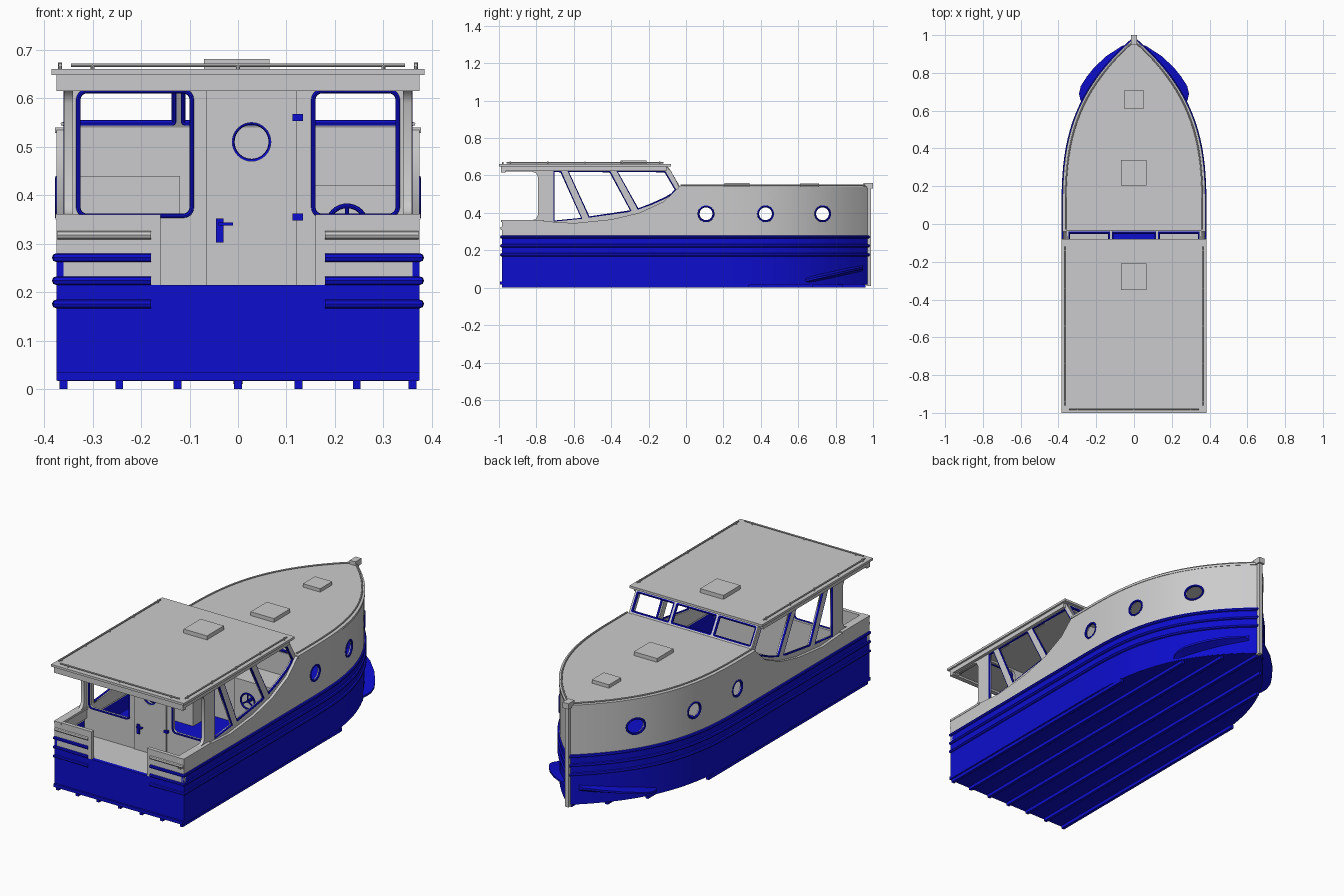
import bpy, bmesh, math
from mathutils import Vector, Matrix

if "Cube" in bpy.data.objects:
    bpy.data.objects.remove(bpy.data.objects["Cube"])

def material(name, rgb):
    m = bpy.data.materials.new(name)
    m.diffuse_color = (*rgb, 1)
    m.use_nodes = True
    m.node_tree.nodes["Principled BSDF"].inputs["Base Color"].default_value = m.diffuse_color
    return m

GREY = material("light_grey", (0.60, 0.60, 0.61))
BLUE = material("deep_blue", (0.004, 0.004, 0.62))

# ---------- helpers ----------
def add(name, me, mat, smooth=False):
    me.materials.clear()
    me.materials.append(mat)
    ob = bpy.data.objects.new(name, me)
    bpy.context.collection.objects.link(ob)
    if smooth:
        bpy.ops.object.select_all(action='DESELECT')
        ob.select_set(True)
        bpy.context.view_layer.objects.active = ob
        bpy.ops.object.shade_smooth_by_angle(angle=math.radians(35))
    return ob

def baked(ob):
    bpy.context.view_layer.update()
    dg = bpy.context.evaluated_depsgraph_get()
    return bpy.data.meshes.new_from_object(ob.evaluated_get(dg))

def loft(name, sections, mat, smooth=False):
    bm = bmesh.new()
    rows = [[bm.verts.new(p) for p in s] for s in sections]
    n = len(rows[0])
    for a, b in zip(rows, rows[1:]):
        for i in range(n):
            bm.faces.new((a[i], a[(i + 1) % n], b[(i + 1) % n], b[i]))
    bm.faces.new(rows[0])
    bm.faces.new(rows[-1])
    bmesh.ops.recalc_face_normals(bm, faces=bm.faces)
    me = bpy.data.meshes.new(name)
    bm.to_mesh(me)
    bm.free()
    return add(name, me, mat, smooth)

def box(name, x, y, z, mat):
    return loft(name, [[(x[0], y[0], k), (x[1], y[0], k), (x[1], y[1], k), (x[0], y[1], k)] for k in z], mat)

def curve_mesh(name, loops, dims, cyclic, **props):
    cu = bpy.data.curves.new(name, 'CURVE')
    cu.dimensions = dims
    for k, v in props.items():
        setattr(cu, k, v)
    for lp in loops:
        sp = cu.splines.new('POLY')
        sp.points.add(len(lp) - 1)
        for p, c in zip(sp.points, lp):
            p.co = (c[0], c[1], c[2] if len(c) > 2 else 0, 1)
        sp.use_cyclic_u = cyclic
    ob = bpy.data.objects.new(name + "_path", cu)
    bpy.context.collection.objects.link(ob)
    me = baked(ob)
    bpy.data.objects.remove(ob)
    return me

def tube(name, pts, r, mat, cyclic=False):
    me = curve_mesh(name, [pts], '3D', cyclic, bevel_depth=r, bevel_resolution=2, use_fill_caps=True)
    return add(name, me, mat, True)

def plate(name, loops, origin, u, v, thick, mat):
    # first loop is the outline, the others are holes
    me = curve_mesh(name, loops, '2D', True, fill_mode='BOTH', extrude=thick / 2)
    u, v = Vector(u).normalized(), Vector(v).normalized()
    m = Matrix((u, v, u.cross(v))).transposed().to_4x4()
    m.translation = Vector(origin)
    me.transform(m)
    return add(name, me, mat)

def rrect(x0, x1, z0, z1, r):
    out = []
    for cx, cz, a in ((x1 - r, z1 - r, 0), (x0 + r, z1 - r, 90), (x0 + r, z0 + r, 180), (x1 - r, z0 + r, 270)):
        for k in range(5):
            t = math.radians(a + k * 22.5)
            out.append((cx + r * math.cos(t), cz + r * math.sin(t)))
    return out

def circle(cx, cz, r, n=32):
    return [(cx + r * math.cos(2 * math.pi * k / n), cz + r * math.sin(2 * math.pi * k / n)) for k in range(n)]

# ---------- hull shape ----------
W, Y0, Y1, STERN = 0.375, 0.05, 0.98, -0.985
def half(y):
    t = max(0, (y - Y0) / (Y1 - Y0))
    return W * max(0, 1 - t ** 2.9)

SHEER = [(-1, .36), (-.75, .355), (-.6, .345), (-.4, .365), (-.25, .40), (-.12, .46), (-.04, .535), (1, .535)]
def sheer(y):
    for (a, p), (b, q) in zip(SHEER, SHEER[1:]):
        if y <= b:
            return p + (q - p) * (y - a) / (b - a)

BOW = [Y0 + (0.977 - Y0) * math.sin(math.pi / 2 * k / 28) for k in range(29)]
AFT = [STERN, -.75, -.6, -.5, -.4, -.32, -.25, -.18, -.12, -.08, -.04]
ALL = AFT + BOW

def outline(ys, z, off=0.0):
    r = [(max(half(y) + off, .001), y, z) for y in ys]
    return r + [(-x, y, z) for x, y, z in reversed(r)]

def wall(name, s, lo, hi, mat):
    secs = []
    for y in ALL:
        o, i = s * half(y), s * max(half(y) - .015, .0005)
        secs.append([(o, y, lo), (o, y, hi(y)), (i, y, hi(y)), (i, y, lo)])
    return loft(name, secs, mat, True)

PORTS = [(0.107, .395), (0.425, .395), (0.73, .395)]
cutters = []
for y, z in PORTS:
    c = circle(y, z, .04)
    ob = loft("porthole_cutter", [[(x, a, b) for a, b in c] for x in (-.6, .6)], GREY)
    ob.hide_render = True
    cutters.append(ob)

for s, side in ((1, "right"), (-1, "left")):
    wall(side + "_lower_hull", s, .018, lambda y: .28, BLUE)
    up = wall(side + "_topside", s, .28, sheer, GREY)
    for c in cutters:
        md = up.modifiers.new("cut", 'BOOLEAN')
        md.operation, md.object, md.solver = 'DIFFERENCE', c, 'EXACT'
    me = baked(up)
    bpy.data.objects.remove(up)
    add(side + "_topside", me, GREY, True)
    for y, z in PORTS:
        tube(side + "_porthole_ring", [(s * (half(a) - .003), a, b) for a, b in circle(y, z, .04)], .006, BLUE, True)
    # rubbing strakes wrapping onto the transom
    for z in (.271, .2235, .1755):
        path = [(s * .18, STERN, z), (s * .375, STERN, z)] + [(s * half(y), y, z) for y in BOW]
        tube(side + "_strake", path, .009, BLUE)
    tube(side + "_transom_rail", [(s * .18, STERN, .3175), (s * .373, STERN, .3175)], .009, GREY)
    # spray fin low on the bow
    secs = []
    for y, x in ((.63, .272), (.66, .285), (.69, .291), (.73, .282), (.78, .25), (.83, .21), (.89, .145), (.945, .06)):
        z, i = .035 + (y - .63) * .22, half(y) - .012
        secs.append([(s * i, y, z + .02), (s * x, y, z + .006), (s * x, y, z - .004), (s * i, y, z - .018)])
    loft(side + "_spray_fin", secs, BLUE, True)
    # transom corner and cockpit coaming
    a, b = sorted((s * .16, s * .375))
    box(side + "_transom_corner", (a, b), (STERN, -.965), (.215, .36), GREY)
    a, b = sorted((s * .335, s * .377))
    box(side + "_coaming", (a, b), (-.988, -.76), (.35, .361), GREY)

for c in cutters:
    bpy.data.objects.remove(c)

# bottom, floors, transom and bottom runners
loft("hull_bottom", [outline([STERN] + BOW, z, -.002) for z in (.017, .1)], BLUE)
box("transom", (-.374, .374), (STERN, -.965), (.018, .215), BLUE)
box("transom_foot_strip", (-.375, .375), (-.995, -.98), (.018, .034), BLUE)
box("cockpit_floor", (-.36, .36), (-.968, -.75), (.2, .214), GREY)
for x in (-.36, -.245, -.125, 0, .125, .245, .36):
    end = Y0 + .93 * (1 - abs(x) / W) ** (1 / 2.9) - .02
    box("bottom_runner", (x - .008, x + .008), (STERN, end), (0, .02), BLUE)

# foredeck, stem and rails
loft("foredeck", [outline([-.04] + BOW, z, .003) for z in (.528, .54)], GREY)
box("stem", (-.01, .01), (.965, .99), (.01, .545), GREY)
box("stem_head", (-.017, .017), (.95, 1.0), (.53, .56), GREY)
for s in (1, -1):
    ys = [-.03] + BOW[:-3]
    tube("deck_rail", [(s * (half(y) - .013), y, .547) for y in ys], .004, GREY)
    tube("roof_side_rail", [(s * .367, -.96, .668), (s * .367, -.12, .668)], .004, GREY)
    for k in range(5):
        y = -.94 + k * .2
        tube("roof_rail_post", [(s * .367, y, .655), (s * .367, y, .674)], .004, GREY)
tube("roof_aft_rail", [(-.345, -.98, .668), (.345, -.98, .668)], .004, GREY)
for x in (-.3, 0, .3):
    tube("aft_rail_post", [(x, -.98, .655), (x, -.98, .672)], .004, GREY)

# hatches
box("deck_hatch", (-.07, .065), (.205, .34), (.535, .56), GREY)
box("bow_hatch", (-.05, .05), (.61, .71), (.535, .558), GREY)
box("roof_hatch", (-.07, .065), (-.35, -.21), (.655, .681), GREY)

# roof
box("roof_plate", (-.385, .385), (-1, -.08), (.648, .66), GREY)
box("roof_body", (-.375, .375), (-.985, -.105), (.625, .65), GREY)
box("roof_aft_beam", (-.375, .375), (-.99, -.965), (.615, .65), GREY)

# cabin sides with three raked windows and a cockpit opening
side = [(-.985, .3), (-.985, .36), (-.825, .36), (-.802, .367), (-.79, .39), (-.79, .59),
        (-.802, .613), (-.825, .62), (-.985, .62), (-.985, .645), (-.1, .645), (-.037, .54), (-.037, .3)]
windows = [[(-.706, .622), (-.668, .622), (-.556, .37), (-.706, .355)],
           [(-.631, .622), (-.406, .622), (-.294, .412), (-.310, .406), (-.519, .376)],
           [(-.369, .622), (-.112, .622), (-.055, .524), (-.075, .50), (-.112, .478), (-.18, .447), (-.257, .419)]]
for s in (1, -1):
    plate("cabin_side", [side] + windows, (s * .35, 0, 0), (0, 1, 0), (0, 0, 1), .018, GREY)
    for w in windows:
        tube("side_window_frame", [(s * .354, a, b) for a, b in w], .006, BLUE, True)

# raked windscreen with three panes
slant, base = Vector((0, -.062, .106)), Vector((0, -.04, .54))
panes = [rrect(-.345, -.13, .01, .108, .006), rrect(-.115, .115, .01, .108, .006), rrect(.13, .345, .01, .108, .006)]
plate("windscreen", [[(-.355, 0), (.355, 0), (.355, .122), (-.355, .122)]] + panes, base, (1, 0, 0), slant, .012, GREY)
d = slant.normalized()
for p in panes:
    tube("windscreen_frame", [base + Vector((a, 0, 0)) + d * b for a, b in p], .007, BLUE, True)

# aft bulkhead with windows, door and door porthole
BY = -.755
holes = [rrect(-.33, -.095, .357, .615, .018), rrect(.155, .33, .357, .615, .018), circle(.028, .51, .04)]
plate("aft_bulkhead", [[(-.355, .1), (.355, .1), (.355, .63), (-.355, .63)]] + holes,
      (0, BY, 0), (1, 0, 0), (0, 0, 1), .02, GREY)
for h in holes:
    tube("bulkhead_frame", [(a, BY - .008, b) for a, b in h], .005, BLUE, True)
plate("door", [[(-.065, .215), (.122, .215), (.122, .615), (-.065, .615)], circle(.028, .51, .04)],
      (0, BY - .012, 0), (1, 0, 0), (0, 0, 1), .008, GREY)
for z in (.355, .56):
    box("door_hinge", (.112, .134), (BY - .022, BY - .01), (z - .007, z + .007), BLUE)
box("handle_plate", (-.045, -.03), (BY - .022, BY - .01), (.302, .352), BLUE)
box("handle_lever", (-.04, -.01), (BY - .034, BY - .02), (.337, .344), BLUE)

# cabin interior: forward bulkhead, dashboards, bench and steering wheel
box("forward_bulkhead", (-.355, .355), (-.05, -.038), (.1, .54), GREY)
box("left_dashboard", (-.34, -.12), (-.2, -.05), (.1, .44), GREY)
box("right_dashboard", (.12, .34), (-.2, -.05), (.1, .42), GREY)
box("left_bench", (-.34, -.2), (-.65, -.3), (.1, .22), BLUE)
tube("steering_wheel", [(a, -.24, b) for a, b in circle(.225, .338, .04)], .005, BLUE, True)
for k in range(3):
    t = math.radians(90 + 120 * k)
    tube("wheel_spoke", [(.225, -.24, .338), (.225 + .04 * math.cos(t), -.24, .338 + .04 * math.sin(t))], .004, BLUE)
tube("wheel_column", [(.225, -.24, .338), (.225, -.19, .338)], .008, BLUE)
